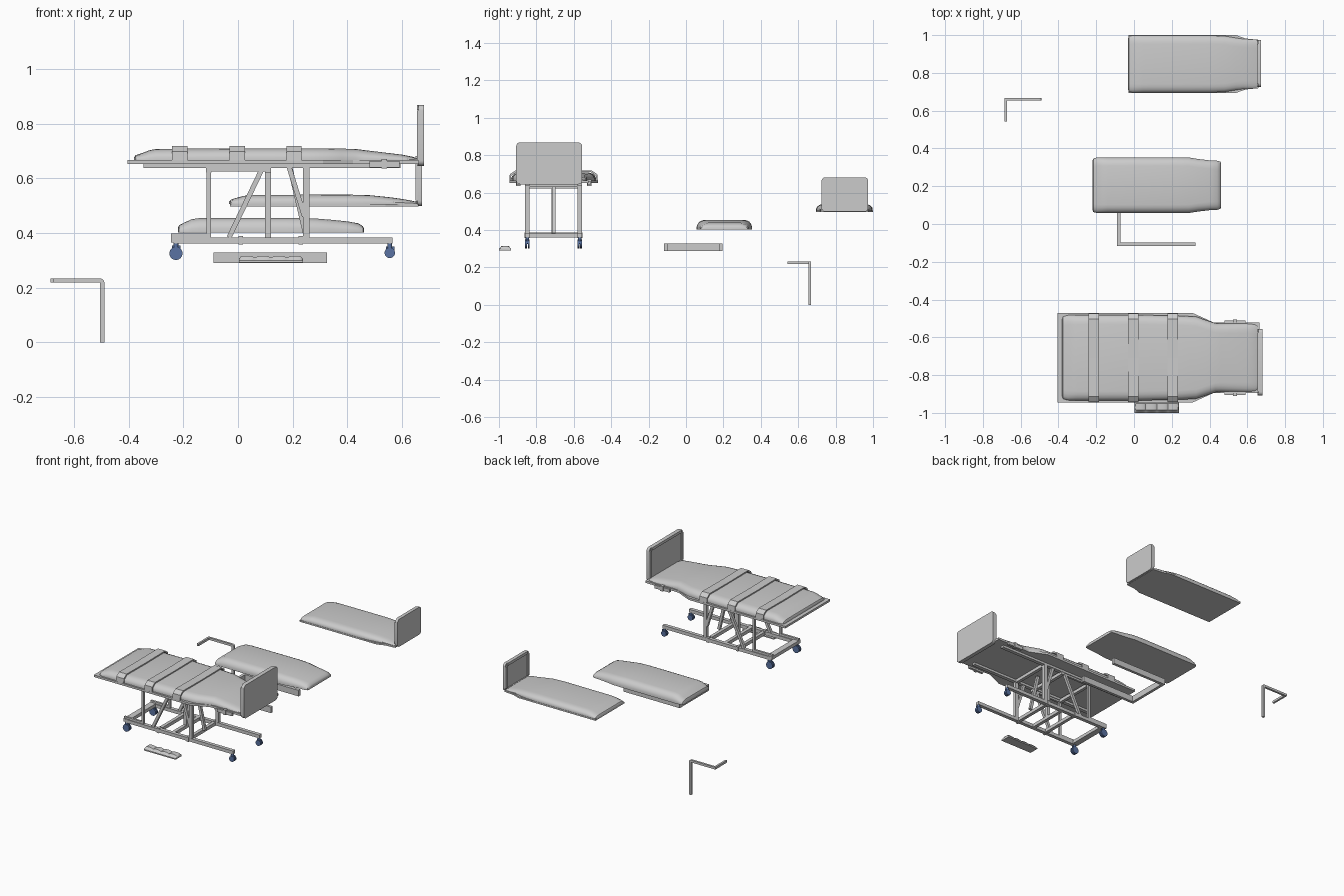
import bpy, bmesh, math
from mathutils import Vector

if "Cube" in bpy.data.objects:
    bpy.data.objects.remove(bpy.data.objects["Cube"])


def finish(name, bm, mat=None, smooth=False, bevel=0):
    bmesh.ops.recalc_face_normals(bm, faces=bm.faces)
    me = bpy.data.meshes.new(name)
    bm.to_mesh(me)
    bm.free()
    ob = bpy.data.objects.new(name, me)
    bpy.context.collection.objects.link(ob)
    if mat:
        me.materials.append(mat)
    if bevel:
        m = ob.modifiers.new("bevel", 'BEVEL')
        m.width, m.segments = bevel, 2
    if smooth:
        bpy.ops.object.select_all(action='DESELECT')
        ob.select_set(True)
        bpy.context.view_layer.objects.active = ob
        bpy.ops.object.shade_smooth_by_angle(angle=math.radians(35))
    return ob


def prism(name, pts, axis, a, b, **kw):
    """Extrude a 2D outline along an axis between a and b."""
    def put(p, t):
        return {'x': (t, *p), 'y': (p[0], t, p[1]), 'z': (*p, t)}[axis]
    bm = bmesh.new()
    lo = [bm.verts.new(put(p, a)) for p in pts]
    hi = [bm.verts.new(put(p, b)) for p in pts]
    bm.faces.new(lo)
    bm.faces.new(hi)
    n = len(pts)
    for i in range(n):
        bm.faces.new((lo[i], lo[(i + 1) % n], hi[(i + 1) % n], hi[i]))
    return finish(name, bm, **kw)


def box(name, x, y, z, **kw):
    return prism(name, [(x[0], y[0]), (x[1], y[0]), (x[1], y[1]), (x[0], y[1])], 'z', *z, **kw)


def bar(name, p, q, w):
    """Square tube between two points in the xz plane."""
    (x0, z0), (x1, z1), y = p, q[:2], q[2]
    d = Vector((z0 - z1, x1 - x0)).normalized() * w / 2
    pts = [(x0 + d.x, z0 + d.y), (x1 + d.x, z1 + d.y), (x1 - d.x, z1 - d.y), (x0 - d.x, z0 - d.y)]
    prism(name, pts, 'y', y - w / 2, y + w / 2)


def round_rect(y0, y1, z0, z1, r):
    pts = []
    for k, (cy, cz) in enumerate([(y1 - r, z1 - r), (y0 + r, z1 - r), (y0 + r, z0 + r), (y1 - r, z0 + r)]):
        for i in range(6):
            a = math.radians(90 * k + 18 * i)
            pts.append((cy + r * math.cos(a), cz + r * math.sin(a)))
    return pts


def mattress(name, cy, z0, stations, soft):
    """Loft rounded sections given as (x, half width, height)."""
    sec = [(0, 0), (0.0, .30), (.10, .55), (.32, .80), (.65, .94), (1, 1)]
    bm, rings = bmesh.new(), []
    for x, w, h in stations:
        half = [(w - soft * i, z0 + h * k) for i, k in sec]
        loop = half + [(-a, b) for a, b in reversed(half)]
        rings.append([bm.verts.new((x, cy + a, b)) for a, b in loop])
    n = len(rings[0])
    for r, s in zip(rings, rings[1:]):
        for i in range(n):
            bm.faces.new((r[i], r[(i + 1) % n], s[(i + 1) % n], s[i]))
    bm.faces.new(rings[0])
    bm.faces.new(rings[-1])
    finish(name, bm, smooth=True)


def headboard(name, x0, x1, y0, y1, z0, z1):
    prism(name, round_rect(y0, y1, z0, z1, .02), 'x', x0 + .006, x1, smooth=True)
    t = .018                                     # raised border facing the mattress
    for n, y, z in (("left", (y0, y0 + t), (z0 + .02, z1 - .02)), ("right", (y1 - t, y1), (z0 + .02, z1 - .02)),
                    ("top", (y0 + .02, y1 - .02), (z1 - t, z1)), ("bottom", (y0 + .02, y1 - .02), (z0, z0 + t))):
        box(name + "_border_" + n, (x0, x0 + .008), y, z)


def mirror_outline(half, cy):
    return [(x, cy + w) for x, w in half] + [(x, cy - w) for x, w in reversed(half)]


blue = bpy.data.materials.new("caster_blue")
blue.diffuse_color = (0.1, 0.17, 0.36, 1)
blue.use_nodes = True
blue.node_tree.nodes["Principled BSDF"].inputs["Base Color"].default_value = blue.diffuse_color
CY = -.708

# Main bed: deck, mattress, headboard
prism("bed_deck", mirror_outline([(-.405, .237), (.31, .237), (.42, .187), (.665, .187)], CY), 'z', .652, .666)
mattress("bed_mattress", CY, .664,
         [(-.38, .205, .012), (-.375, .218, .02), (-.35, .225, .028), (-.325, .226, .038), (-.30, .227, .043),
          (0, .227, .045), (.25, .222, .045), (.33, .217, .045), (.38, .200, .044), (.43, .183, .043),
          (.46, .180, .039), (.60, .180, .022), (.64, .176, .014), (.655, .165, .008)], .05)
headboard("bed_headboard", .654, .681, -.908, -.555, .645, .868)

# Straps over the mattress
for i, x in enumerate((-.213, -.003, .205)):
    outer = [(-.237, .66), (-.234, .698), (-.205, .718), (0, .716), (.205, .718), (.234, .698), (.237, .66)]
    inner = [(y * .97, z - .008) for y, z in reversed(outer)]
    prism(f"strap_{i}", [(CY + y, z) for y, z in outer + inner], 'x', x - .028, x + .028)

# Deck rails, side frames and lower rails
for s in (-1, 1):
    y = CY + s * .14
    box(f"deck_rail_{s}", (-.345, .595), (y - .012, y + .012), (.637, .654))
    box(f"side_bracket_{s}", (.48, .59), (CY + s * .19 - .008, CY + s * .19 + .008), (.640, .662))
    box(f"bracket_knob_{s}", (.525, .545), (CY + s * .19 - .012, CY + s * .19 + .012), (.636, .670))
    box(f"lower_rail_{s}", (-.235, .565), (y - .012, y + .012), (.361, .383))
    for x in (.01, .23):
        box(f"rail_collar_{s}_{x}", (x - .008, x + .008), (y - .015, y + .015), (.357, .388))
    bar(f"rear_post_{s}", (-.107, .638), (-.107, .383, y), .016)
    bar(f"foot_tube_{s}", (-.245, .390), (-.1, .390, y), .014)
    bar(f"top_tube_{s}", (-.115, .632), (.12, .632, y), .014)
    bar(f"front_post_{s}", (.25, .640), (.25, .383, y), .023)
    bar(f"front_brace_{s}", (.187, .64), (.243, .46, y), .018)
    bar(f"long_brace_{s}", (.087, .632), (-.033, .383, y), .018)
bar("centre_post", (.11, .640), (.11, .372, CY), .022)
bar("centre_brace", (.19, .640), (.25, .383, CY), .018)
for x, w, z in ((-.225, .02, .375), (.01, .011, .372), (.11, .011, .372), (.23, .011, .372),
                (-.107, .01, .632), (.11, .011, .632), (.25, .011, .642)):
    box(f"cross_bar_{x}_{z}", (x - w, x + w), (CY - .15, CY + .15), (z - .011, z + .011))

# Casters: twin discs with a hood and stem
for x, r, z in ((-.227, .024, .325), (.555, .019, .327)):
    for s in (-1, 1):
        y = CY + s * .14
        for d in (-.007, .007):
            pts = [(x + r * math.cos(a * math.tau / 24), z + r * math.sin(a * math.tau / 24)) for a in range(24)]
            prism("caster_wheel", pts, 'y', y + d - .005, y + d + .005, mat=blue, smooth=True)
        box("caster_hood", (x - .014, x + .017), (y - .004, y + .004), (z, z + r + .004), mat=blue)
        pts = [(x + .009 * math.cos(a * math.tau / 12), y + .009 * math.sin(a * math.tau / 12)) for a in range(12)]
        prism("caster_stem", pts, 'z', z + .01, .364, mat=blue, smooth=True)

# Loose mattress
mattress("loose_mattress", .205, .402,
         [(-.22, .130, .016), (-.215, .142, .026), (-.195, .147, .036), (-.17, .148, .048), (-.14, .148, .052),
          (.22, .148, .053), (.29, .147, .050), (.34, .139, .046), (.40, .132, .040), (.44, .130, .033),
          (.457, .125, .022), (.461, .115, .014)], .045)

# U-shaped support under the loose mattress
x0, x1, t = -.09, .325, .019
prism("u_support", [(x0, -.117), (x1, -.117), (x1, -.117 + t), (x0 + t, -.117 + t), (x0 + t, .195 - t),
                    (x1, .195 - t), (x1, .195), (x0, .195)], 'z', .289, .329)

# Second mattress with deck and headboard
C2 = .847
prism("small_deck", mirror_outline([(-.03, .153), (.54, .153), (.59, .135), (.66, .128)], C2), 'z', .496, .506)
mattress("small_mattress", C2, .505,
         [(-.032, .135, .009), (-.027, .147, .016), (-.01, .150, .022), (.02, .151, .030), (.05, .151, .034),
          (.40, .151, .035), (.48, .148, .033), (.54, .138, .027), (.58, .132, .022), (.63, .130, .014),
          (.655, .124, .008)], .045)
headboard("small_headboard", .650, .673, .725, .974, .498, .682)

# Bent handle: arch piece in the xz plane, then an arm towards the front
arc = [(-.503 + .014 * math.cos(a * math.pi / 10), .219 + .014 * math.sin(a * math.pi / 10)) for a in range(6)]
prism("handle_post", [(-.505, 0), (-.489, 0)] + arc + [(-.685, .233), (-.685, .218), (-.505, .218)], 'y', .654, .668)
box("handle_arm", (-.685, -.672), (.543, .668), (.218, .233))

# Ribbed foot pad: wavy top with tapered sides
bm = bmesh.new()
rows, n = [], 40
for i in range(n + 1):
    u = i / n
    x = .003 + .235 * u
    h = .309 + .007 * abs(math.sin(u * math.pi * 4)) ** .6 - .006 * (i in (0, n))
    rows.append([bm.verts.new(p) for p in ((x, -1, .291), (x, -1, .299), (x, -.986, h),
                                           (x, -.949, h), (x, -.935, .299), (x, -.935, .291))])
for r, s in zip(rows, rows[1:]):
    for k in range(6):
        bm.faces.new((r[k], r[(k + 1) % 6], s[(k + 1) % 6], s[k]))
bm.faces.new(rows[0])
bm.faces.new(rows[-1])
finish("foot_pad", bm, smooth=True)
